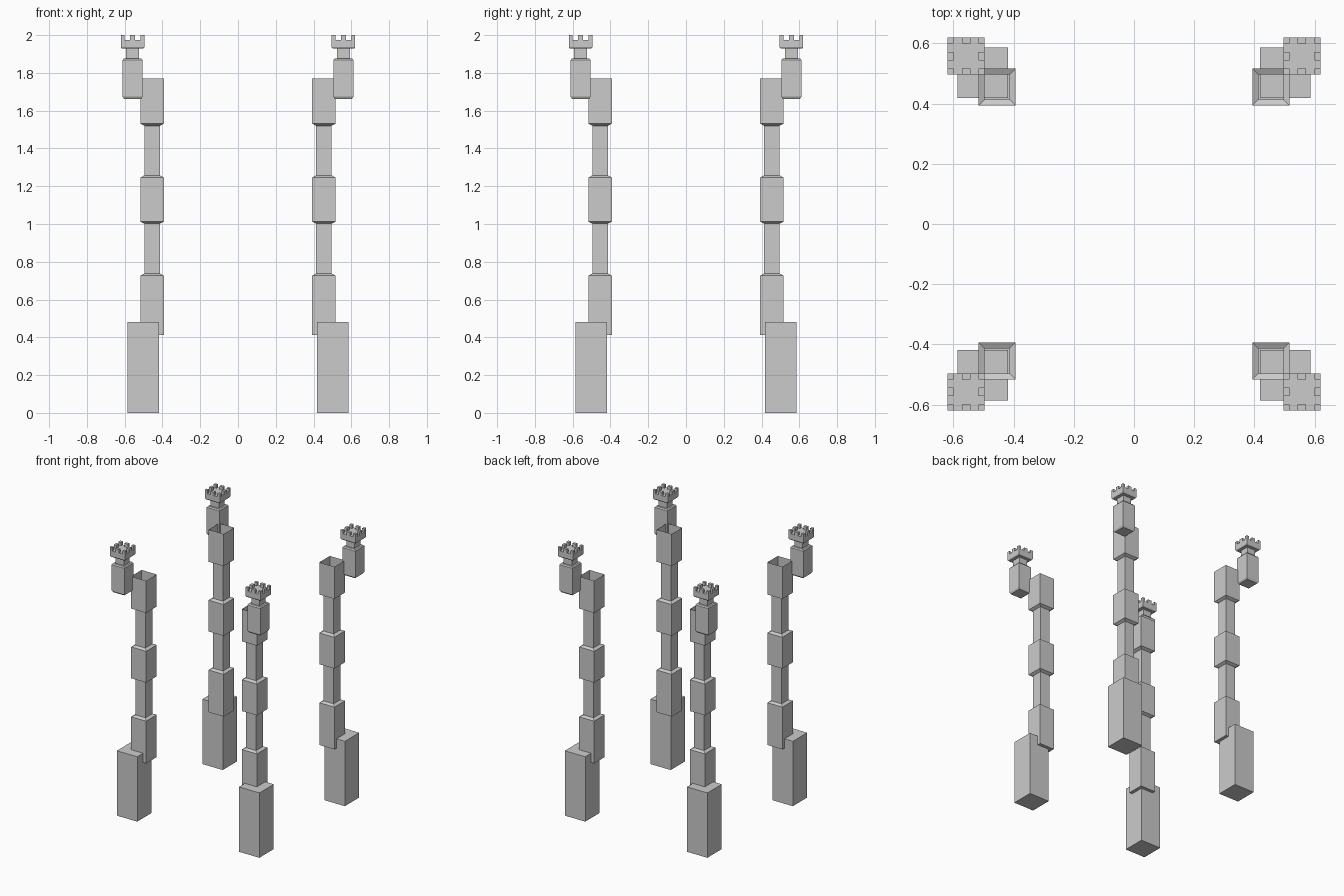
import bpy, bmesh

if "Cube" in bpy.data.objects:
    bpy.data.objects.remove(bpy.data.objects["Cube"])

SIDES = [(-1, -1), (1, -1), (1, 1), (-1, 1)]


def finish(bm, name):
    mesh = bpy.data.meshes.new(name)
    bm.to_mesh(mesh)
    bm.free()
    obj = bpy.data.objects.new(name, mesh)
    bpy.context.collection.objects.link(obj)
    return obj


def square_loft(bm, cx, cy, profile, cap_top=True):
    """Stack square rings given as (z, half width)."""
    rings = [[bm.verts.new((cx + h * sx, cy + h * sy, z)) for sx, sy in SIDES]
             for z, h in profile]
    bm.faces.new(rings[0][::-1])
    for a, b in zip(rings, rings[1:]):
        for i in range(4):
            j = (i + 1) % 4
            bm.faces.new((a[i], a[j], b[j], b[i]))
    if cap_top:
        bm.faces.new(rings[-1])


def box(bm, cx, cy, hx, hy, z0, z1):
    v = [[bm.verts.new((cx + hx * sx, cy + hy * sy, z)) for sx, sy in SIDES]
         for z in (z0, z1)]
    bm.faces.new(v[0][::-1])
    bm.faces.new(v[1])
    for i in range(4):
        j = (i + 1) % 4
        bm.faces.new((v[0][i], v[0][j], v[1][j], v[1][i]))


WIDE, THIN = 0.062, 0.041
COLUMN = [(0.413, WIDE), (0.727, WIDE), (0.738, THIN),
          (1.002, THIN), (1.013, WIDE), (1.246, WIDE), (1.257, THIN),
          (1.520, THIN), (1.531, WIDE), (1.770, WIDE)]
TURRET = [(1.663, 0.046), (1.675, 0.053), (1.868, 0.053), (1.876, 0.046),
          (1.876, 0.034), (1.928, 0.034), (1.928, 0.057), (1.936, 0.062),
          (1.975, 0.062)]

for sx, sy in SIDES:
    tag = ("front" if sy < 0 else "back") + ("_left" if sx < 0 else "_right")

    # Foot block
    bm = bmesh.new()
    square_loft(bm, 0.502 * sx, 0.502 * sy, [(0, 0.084), (0.482, 0.084)])
    finish(bm, "foot_" + tag)

    # Stepped column, hollow with an open top
    bm = bmesh.new()
    square_loft(bm, 0.455 * sx, 0.455 * sy, COLUMN, cap_top=False)
    finish(bm, "column_" + tag)

    # Corner turret with flared crown
    c = 0.558
    bm = bmesh.new()
    square_loft(bm, c * sx, c * sy, TURRET)
    finish(bm, "turret_" + tag)

    # Crenellations: corner posts and one in the middle of each side
    bm = bmesh.new()
    for i in (-1, 0, 1):
        for j in (-1, 0, 1):
            if i or j:
                hx = 0.010 if i else 0.014
                hy = 0.010 if j else 0.014
                box(bm, c * sx + 0.052 * i, c * sy + 0.052 * j, hx, hy, 1.975, 2.0)
    finish(bm, "crenellations_" + tag)
